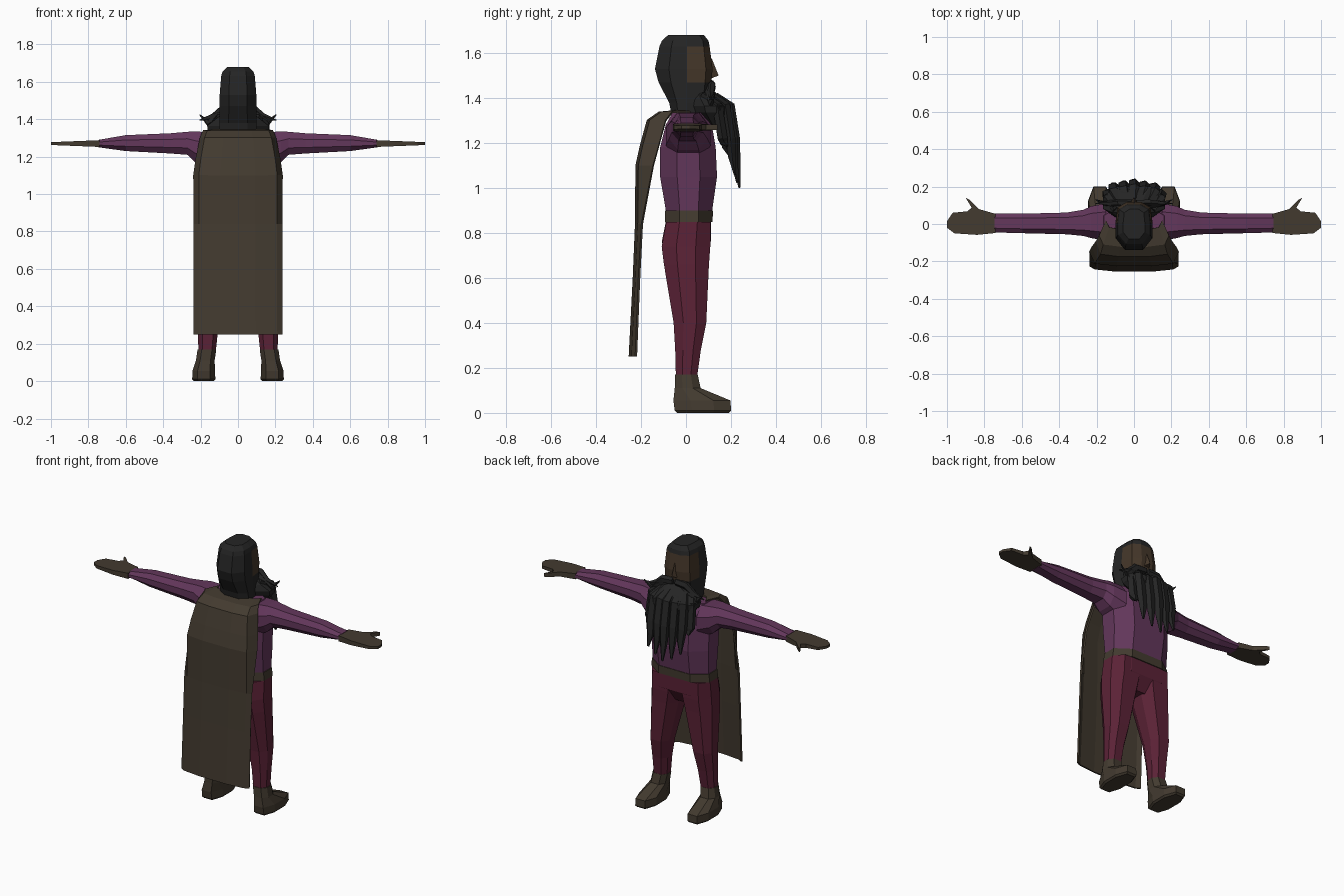
import bpy, bmesh, math, random
from mathutils import Vector

random.seed(4)


def material(name, rgb):
    m = bpy.data.materials.new(name)
    m.diffuse_color = (*rgb, 1)
    return m


PURPLE = material("purple cloth", (0.125, 0.038, 0.105))
RED = material("dark red cloth", (0.105, 0.016, 0.037))
BROWN = material("brown leather", (0.056, 0.043, 0.029))
SKIN = material("dark skin", (0.058, 0.037, 0.022))
BLACK = material("black hair", (0.018, 0.018, 0.018))


def finish(name, bm, mats, rule=None):
    bmesh.ops.recalc_face_normals(bm, faces=bm.faces)
    if rule:
        for f in bm.faces:
            f.material_index = rule(f.calc_center_median())
    me = bpy.data.meshes.new(name)
    bm.to_mesh(me)
    bm.free()
    for m in mats:
        me.materials.append(m)
    ob = bpy.data.objects.new(name, me)
    bpy.context.collection.objects.link(ob)
    return ob


def loft(name, rings, mats, rule=None, closed=True):
    """Skin a row of equal point rings; closed rings get end caps."""
    bm = bmesh.new()
    vs = [[bm.verts.new(p) for p in r] for r in rings]
    n = len(vs[0])
    for a, b in zip(vs, vs[1:]):
        for i in range(n if closed else n - 1):
            j = (i + 1) % n
            bm.faces.new((a[i], a[j], b[j], b[i]))
    if closed:
        bm.faces.new(vs[0])
        bm.faces.new(vs[-1])
    return finish(name, bm, mats, rule)


def octagon(hw, lo, hi, c=0.3, k=0.55):
    d = (hi - lo) * c
    half = [(hw * k, lo), (hw, lo + d), (hw, hi - d), (hw * k, hi)]
    return half + [(-x, y) for x, y in reversed(half)]


def body(name, rows, mats, s=1, rule=None):
    """Rows of (z, centre x, half width, back y, front y)."""
    rings = [[(s * (cx + x), y, z) for x, y in octagon(hw, yb, yf)]
             for z, cx, hw, yb, yf in rows]
    return loft(name, rings, mats, rule)


def strand(name, path, radii, flat=0.7, sides=5):
    pts = [Vector(p) for p in path]
    rings = []
    for i, p in enumerate(pts):
        t = (pts[min(i + 1, len(pts) - 1)] - pts[max(i - 1, 0)]).normalized()
        u = t.cross(Vector((0, 1, 0.15))).normalized()
        v = t.cross(u)
        rings.append([p + radii[i] * (u * math.cos(a) + flat * v * math.sin(a))
                      for a in (k * math.tau / sides for k in range(sides))])
    return loft(name, rings, [BLACK])


# torso, belt and pelvis
body("shirt", [(0.89, 0, 0.195, -0.088, 0.115), (1.05, 0, 0.2, -0.115, 0.138),
               (1.18, 0, 0.205, -0.115, 0.132), (1.28, 0, 0.2, -0.09, 0.115),
               (1.335, 0, 0.16, -0.06, 0.09)], [PURPLE])
body("belt", [(0.85, 0, 0.205, -0.093, 0.118), (0.9, 0, 0.2, -0.093, 0.12)], [BROWN])
body("hips", [(0.86, 0, 0.202, -0.088, 0.112), (0.76, 0, 0.206, -0.108, 0.11),
              (0.68, 0, 0.06, -0.06, 0.06)], [RED])

for s, side in ((1, "right"), (-1, "left")):
    # leg and boot
    body(side + "_leg", [(0.85, 0.105, 0.1, -0.088, 0.11), (0.74, 0.107, 0.102, -0.108, 0.108),
                         (0.66, 0.118, 0.095, -0.098, 0.102), (0.4, 0.15, 0.066, -0.055, 0.09),
                         (0.28, 0.16, 0.054, -0.048, 0.066),
                         (0.165, 0.165, 0.047, -0.045, 0.05)], [RED], s)
    body(side + "_boot", [(0.17, 0.166, 0.05, -0.048, 0.052), (0.11, 0.175, 0.05, -0.05, 0.065),
                          (0.055, 0.183, 0.06, -0.056, 0.198), (0.01, 0.183, 0.062, -0.05, 0.2),
                          (0, 0.183, 0.052, -0.04, 0.19)], [BROWN], s)
    # sleeve: x, half depth, centre y, low z, high z
    arm = [(0.15, 0.1, 0.01, 1.13, 1.33), (0.23, 0.085, 0.01, 1.17, 1.335),
           (0.27, 0.07, 0.006, 1.21, 1.333), (0.36, 0.058, 0.003, 1.217, 1.325),
           (0.6, 0.052, 0.003, 1.23, 1.315), (0.745, 0.05, 0.005, 1.25, 1.29)]
    loft(side + "_sleeve", [[(s * x, cy + a, z) for a, z in octagon(hd, lo, hi)]
                            for x, hd, cy, lo, hi in arm], [PURPLE])
    # flat gloved hand with thumb
    outline = [(0.74, -0.048), (0.84, -0.058), (0.96, -0.05), (1.0, -0.02), (1.0, 0.015),
               (0.97, 0.06), (0.89, 0.068), (0.868, 0.088), (0.9, 0.14), (0.88, 0.13),
               (0.83, 0.08), (0.74, 0.054)]
    loft(side + "_hand", [[(s * x, y, 1.27 + q * (0.018 - 0.04 * (x - 0.74))) for x, y in outline]
                          for q in (-1, 1)], [BROWN])
    # moustache tips sweeping outwards
    strand(side + "_moustache", [(s * 0.01, 0.115, 1.46), (s * 0.08, 0.115, 1.455),
                                 (s * 0.13, 0.11, 1.415), (s * 0.205, 0.11, 1.395)],
           [0.022, 0.025, 0.02, 0.003])
    strand(side + "_lower_moustache", [(s * 0.05, 0.1, 1.43), (s * 0.12, 0.11, 1.41),
                                       (s * 0.16, 0.11, 1.38), (s * 0.205, 0.13, 1.425)],
           [0.03, 0.028, 0.018, 0.003])


# head: hair all round with a face opening
def head_ring(z, hw, yb, yf):
    half = [(hw * 0.5, yb), (hw, yb * 0.55), (hw, 0.005), (hw * 0.9, yf * 0.75), (hw * 0.4, yf)]
    return [(x, y, z) for x, y in half + [(-x, y) for x, y in reversed(half)]]


loft("head", [head_ring(*r) for r in
              [(1.33, 0.1, -0.065, 0.09), (1.38, 0.1, -0.075, 0.1), (1.47, 0.098, -0.122, 0.113),
               (1.53, 0.098, -0.138, 0.118), (1.63, 0.09, -0.118, 0.105),
               (1.655, 0.083, -0.107, 0.1), (1.68, 0.058, -0.08, 0.08)]], [BLACK, SKIN],
     lambda c: int(c.y > 0.03 and 1.47 < c.z < 1.63))
loft("nose", [[(x, 0.1, 1.575), (-x, 0.1, 1.575), (0, 0.115, 1.575)] if i == 0 else
              [(x, 0.105, 1.485), (-x, 0.105, 1.485), (0, 0.145, 1.5)]
              for i, x in enumerate((0.01, 0.024))], [SKIN])

# beard: a solid base with hanging locks in two rows
body("beard_base", [(1.445, 0, 0.06, 0.04, 0.105), (1.4, 0, 0.12, 0.02, 0.165),
                    (1.365, 0, 0.165, 0.03, 0.2), (1.335, 0, 0.16, 0.04, 0.2),
                    (1.26, 0, 0.1, 0.1, 0.2)], [BLACK])
for row, count, dy, spread in ((0, 5, 0, 0.105), (1, 6, -0.035, 0.135)):
    for i in range(count):
        t = 2 * i / (count - 1) - 1
        x = t * spread
        end = 0.985 + 0.11 * row + 0.07 * abs(t) + random.uniform(0, 0.04)
        y = dy - 0.02 * abs(t)
        strand(f"beard_lock_{row}_{i}",
               [(x * 0.7, 0.13 + y, 1.41), (x, 0.195 + y, 1.365), (x * 1.05, 0.218 + y, 1.22),
                (x * 1.0, 0.225 + y, (1.22 + end) / 2), (x * 1.08, 0.238 + y, end)],
               [0.025, 0.034, 0.033, 0.026, 0.007])

# cape: half width, centre y and z, edge y and z
cape_rows = [(0.15, -0.03, 1.343, 0.02, 1.338), (0.185, -0.12, 1.335, -0.06, 1.338),
             (0.2, -0.17, 1.3, -0.09, 1.3), (0.222, -0.2, 1.19, -0.12, 1.19),
             (0.235, -0.22, 1.1, -0.145, 1.1), (0.235, -0.222, 0.84, -0.195, 0.84),
             (0.235, -0.232, 0.6, -0.208, 0.6), (0.237, -0.25, 0.25, -0.222, 0.25)]
cape = loft("cape", [[(-w, ey, ez), (-w * 0.88, cy + 0.012, cz), (-w * 0.4, cy, cz),
                      (w * 0.4, cy, cz), (w * 0.88, cy + 0.012, cz), (w, ey, ez)]
                     for w, cy, cz, ey, ez in cape_rows], [BROWN], closed=False)
thick = cape.modifiers.new("thickness", 'SOLIDIFY')
thick.thickness = 0.01
thick.offset = 0
